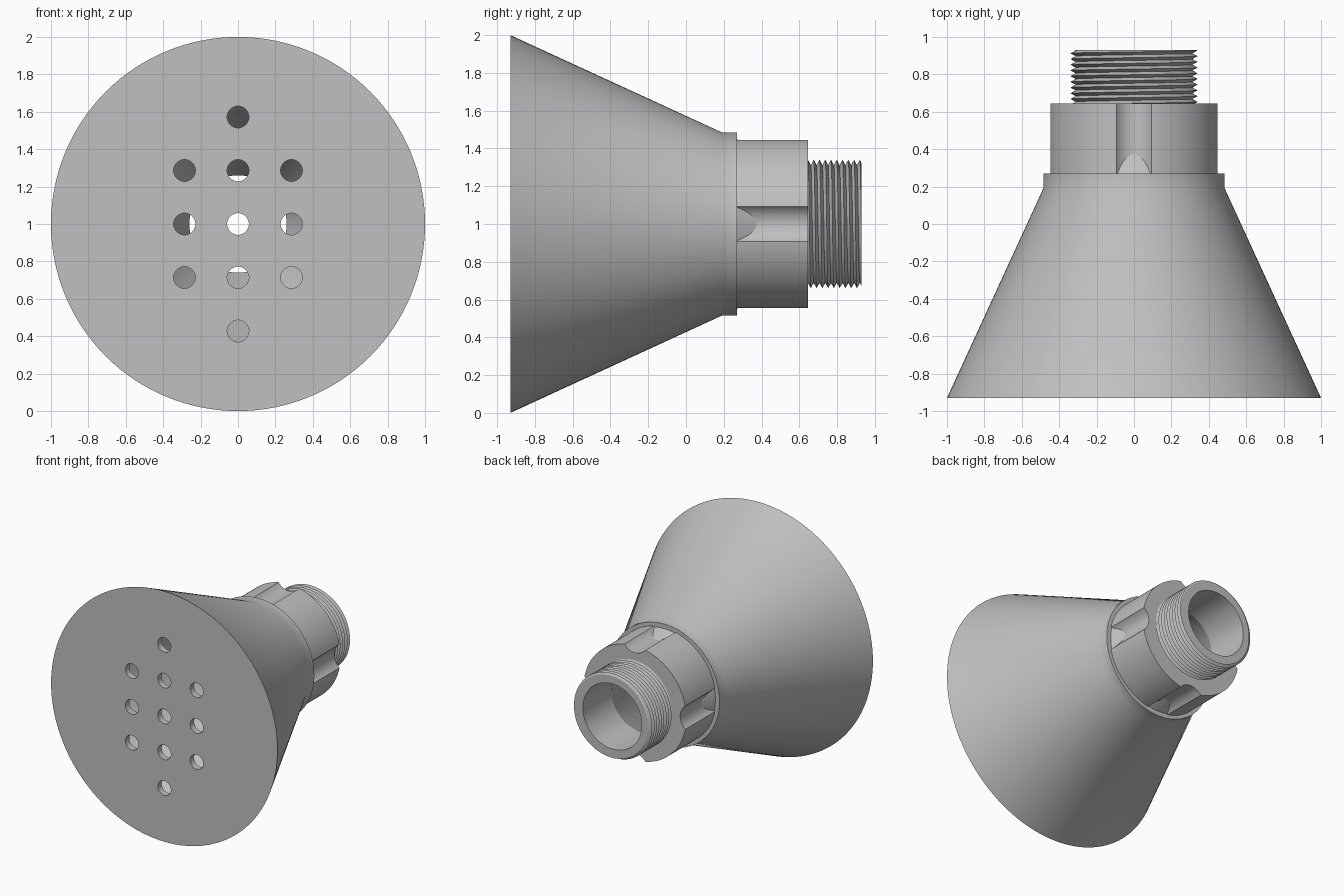
import bpy, bmesh, math
from mathutils import Matrix, Vector

cube = bpy.data.objects.get("Cube")
if cube:
    bpy.data.objects.remove(cube, do_unlink=True)

SEG = 128
AXIS_Z = 1.0
BORE = 0.26

grey = bpy.data.materials.new("plain grey")
grey.use_nodes = True
grey.diffuse_color = (0.53, 0.53, 0.53, 1)
grey.node_tree.nodes["Principled BSDF"].inputs["Base Color"].default_value = grey.diffuse_color


def make_object(name, bm):
    bmesh.ops.recalc_face_normals(bm, faces=bm.faces)
    mesh = bpy.data.meshes.new(name)
    bm.to_mesh(mesh)
    bm.free()
    mesh.materials.append(grey)
    obj = bpy.data.objects.new(name, mesh)
    bpy.context.collection.objects.link(obj)
    return obj


def activate(obj):
    bpy.ops.object.select_all(action='DESELECT')
    obj.select_set(True)
    bpy.context.view_layer.objects.active = obj


def smooth(obj):
    activate(obj)
    bpy.ops.object.shade_smooth_by_angle(angle=math.radians(25))


def on_axis(r, angle, y):
    return Vector((r * math.sin(angle), y, AXIS_Z + r * math.cos(angle)))


def lathe(name, profile):
    """Revolve a closed (radius, y) profile about the long axis."""
    bm = bmesh.new()
    rings = []
    for r, y in profile:
        if r == 0:
            rings.append([bm.verts.new(on_axis(0, 0, y))] * SEG)
        else:
            rings.append([bm.verts.new(on_axis(r, math.tau * i / SEG, y)) for i in range(SEG)])
    for a, b in zip(rings, rings[1:] + rings[:1]):
        for i in range(SEG):
            j = (i + 1) % SEG
            corners = list(dict.fromkeys((a[i], a[j], b[j], b[i])))
            if len(corners) > 2:
                bm.faces.new(corners)
    return make_object(name, bm)


def cut_cylinders(obj, centres, radius, y0, y1):
    """Subtract cylinders parallel to the long axis."""
    bm = bmesh.new()
    for x, z in centres:
        place = Matrix.Translation((x, (y0 + y1) / 2, z)) @ Matrix.Rotation(math.pi / 2, 4, 'X')
        bmesh.ops.create_cone(bm, cap_ends=True, segments=48, radius1=radius,
                              radius2=radius, depth=y1 - y0, matrix=place)
    cutter = make_object("cutter", bm)
    cutter.hide_render = True
    mod = obj.modifiers.new("cut", 'BOOLEAN')
    mod.operation = 'DIFFERENCE'
    mod.solver = 'EXACT'
    mod.object = cutter
    activate(obj)
    bpy.ops.object.modifier_apply(modifier=mod.name)
    bpy.data.objects.remove(cutter, do_unlink=True)


# Hollow conical head with face plate and rear rim
head = lathe("conical_head", [(0, -0.93), (1, -0.93), (0.485, 0.19), (0.485, 0.27),
                              (0.448, 0.27), (0.31, 0.57), (BORE, 0.57),
                              (0.927, -0.88), (0, -0.88)])
STEP = 0.286
holes = [(i * STEP, AXIS_Z + k * STEP) for i in (-1, 0, 1) for k in range(-2, 3)
         if i == 0 or abs(k) < 2]
cut_cylinders(head, holes, 0.058, -1.0, -0.8)
smooth(head)

# Grip collar with four scalloped grooves
collar = lathe("grip_collar", [(0.455, 0.27), (0.455, 0.645), (0.27, 0.645),
                               (0.27, 0.57), (0.42, 0.27)])
GROOVE_AT = 0.518
grooves = [(GROOVE_AT * math.sin(q * math.pi / 2), AXIS_Z + GROOVE_AT * math.cos(q * math.pi / 2))
           for q in range(4)]
cut_cylinders(collar, grooves, 0.118, 0.2, 0.7)
smooth(collar)

# Helical threaded spigot, rows alternate between crest and root
PITCH, START, END = 0.0305, 0.6, 0.93
TURN = 96
rows = 2 * int((END - START) / PITCH + 3)
bm = bmesh.new()
grid = [[bm.verts.new(on_axis(0.34 if k % 2 else 0.312, math.tau * j / TURN,
                              START + PITCH * (k / 2 + j / TURN)))
         for k in range(rows)] for j in range(TURN)]
for j in range(TURN):
    last = j == TURN - 1
    nxt, shift = grid[(j + 1) % TURN], 2 if last else 0
    for k in range(rows - 1 - shift):
        bm.faces.new((grid[j][k], nxt[k + shift], nxt[k + 1 + shift], grid[j][k + 1]))
cut = bmesh.ops.bisect_plane(bm, geom=bm.verts[:] + bm.edges[:] + bm.faces[:],
                             plane_co=(0, END, 0), plane_no=(0, 1, 0), clear_outer=True)
rim = [e for e in cut["geom_cut"] if isinstance(e, bmesh.types.BMEdge)]
# End face, then the bore wall
for y in (END, 0.57):
    new = bmesh.ops.extrude_edge_only(bm, edges=rim)["geom"]
    rim = [e for e in new if isinstance(e, bmesh.types.BMEdge)]
    for v in (v for v in new if isinstance(v, bmesh.types.BMVert)):
        v.co = on_axis(BORE, math.atan2(v.co.x, v.co.z - AXIS_Z), y)
smooth(make_object("threaded_spigot", bm))
